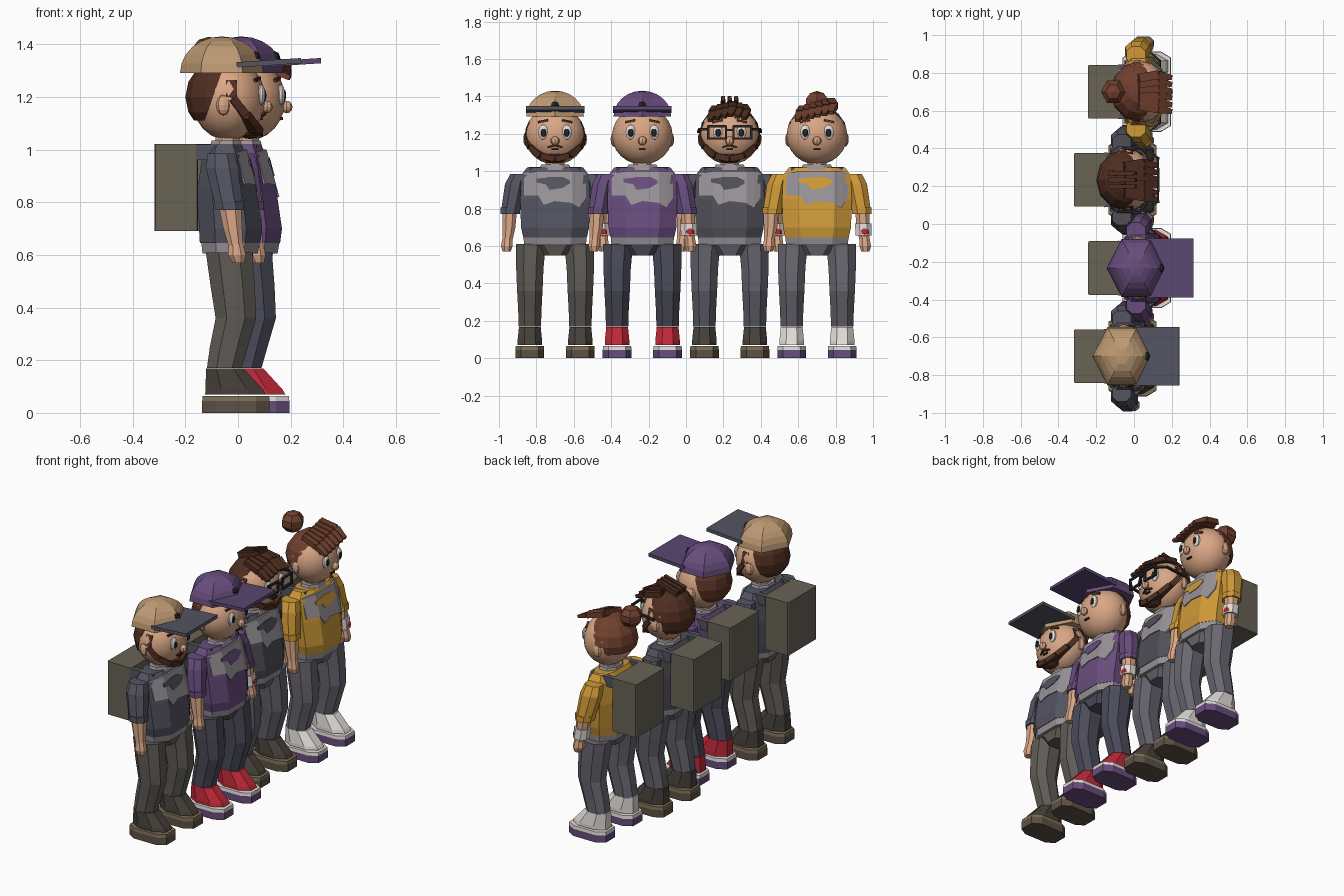
import bpy, bmesh, math
from mathutils import Vector, Matrix

if "Cube" in bpy.data.objects:
    bpy.data.objects.remove(bpy.data.objects["Cube"])

ORIGIN = Vector((0, 0, 0))
PREFIX = ""
MATS = {}


def material(rgb):
    if rgb not in MATS:
        m = bpy.data.materials.new("tone_%d" % len(MATS))
        m.diffuse_color = tuple((c / 255) ** 2.2 for c in rgb) + (1,)
        m.use_nodes = True
        m.node_tree.nodes["Principled BSDF"].inputs["Base Color"].default_value = m.diffuse_color
        MATS[rgb] = m
    return MATS[rgb]


def finish(bm, name, rgb, smooth=False):
    bmesh.ops.recalc_face_normals(bm, faces=bm.faces)
    me = bpy.data.meshes.new(PREFIX + name)
    for f in bm.faces:
        f.smooth = smooth
    bm.to_mesh(me)
    bm.free()
    ob = bpy.data.objects.new(PREFIX + name, me)
    ob.location = ORIGIN
    me.materials.append(material(rgb))
    bpy.context.collection.objects.link(ob)


def loft(name, rings, rgb, c=0.45):
    """Stack of chamfered rectangles: (x, y, z, half_x, half_y)."""
    bm = bmesh.new()
    loops = []
    for x, y, z, a, b in rings:
        pts = [(a, -b * c), (a, b * c), (a * c, b), (-a * c, b),
               (-a, b * c), (-a, -b * c), (-a * c, -b), (a * c, -b)]
        loops.append([bm.verts.new((x + p, y + q, z)) for p, q in pts])
    for lo, hi in zip(loops, loops[1:]):
        for i in range(8):
            j = (i + 1) % 8
            bm.faces.new((lo[i], lo[j], hi[j], hi[i]))
    bm.faces.new(loops[0][::-1])
    bm.faces.new(loops[-1])
    finish(bm, name, rgb)


def ball(name, loc, size, rgb, u=10, v=7, cuts=(), smooth=False):
    """Ellipsoid, optionally trimmed by (point, removed_direction) planes."""
    bm = bmesh.new()
    bmesh.ops.create_uvsphere(bm, u_segments=u, v_segments=v, radius=1)
    bm.transform(Matrix.Translation(loc) @ Matrix.Diagonal((*size, 1)) @ Matrix.Rotation(math.pi / 2, 4, 'Z'))
    for co, no in cuts:
        bmesh.ops.bisect_plane(bm, geom=bm.verts[:] + bm.edges[:] + bm.faces[:],
                               plane_co=co, plane_no=no, clear_outer=True)
        bmesh.ops.holes_fill(bm, edges=[e for e in bm.edges if e.is_boundary])
    finish(bm, name, rgb, smooth)


def bar(name, p, q, w, t, rgb, taper=1.0):
    """Box running from p to q, w wide and t thick."""
    p, q = Vector(p), Vector(q)
    bm = bmesh.new()
    bmesh.ops.create_cube(bm, size=1)
    for vert in bm.verts:
        if vert.co.z > 0:
            vert.co.x *= taper
            vert.co.y *= taper
    rot = (q - p).to_track_quat('Z', 'Y').to_matrix().to_4x4()
    bm.transform(Matrix.Translation((p + q) / 2) @ rot @ Matrix.Diagonal((w, t, (q - p).length, 1)))
    finish(bm, name, rgb)


def chest_patch(name, strips, lift, rgb):
    """Jagged band wrapped on the chest: columns of (y, z_low, z_high)."""
    bm = bmesh.new()
    cols = []
    for y, lo, hi in strips:
        cols.append([bm.verts.new((0.11 - 0.27 * (z - 0.85) + lift - 0.58 * max(0, abs(y) - 0.095), y, z))
                     for z in (lo, hi)])
    faces = [bm.faces.new((a[0], b[0], b[1], a[1])) for a, b in zip(cols, cols[1:])]
    back = bmesh.ops.extrude_face_region(bm, geom=faces)["geom"]
    bmesh.ops.translate(bm, vec=(-0.02, 0, 0), verts=[g for g in back if isinstance(g, bmesh.types.BMVert)])
    finish(bm, name, rgb)


SKIN, WHITE, DARK, GREY = (216, 165, 132), (225, 220, 216), (45, 42, 46), (150, 145, 150)
OLIVE, SLATE, PURPLE, RED = (104, 99, 86), (84, 85, 97), (104, 78, 124), (190, 45, 58)


def figure(shirt, trousers, shoe, sole, sole_low, hair, cap=None, brim=None, beard=False, glasses=False, bun=False):
    # legs and shoes
    for s, side in ((-1, "left"), (1, "right")):
        y = s * 0.135
        loft(side + "_leg", [(-0.012, y, 0.17, 0.066, 0.06), (0.005, y, 0.25, 0.072, 0.062),
                             (0.032, y, 0.36, 0.077, 0.068), (0.02, y, 0.48, 0.084, 0.073),
                             (0.006, y * 0.96, 0.61, 0.088, 0.08)], trousers)
        loft(side + "_shoe", [(0.03, y, 0.07, 0.115, 0.066), (0.025, y, 0.09, 0.108, 0.066),
                              (-0.01, y, 0.168, 0.072, 0.058)], shoe)
        loft(side + "_sole_bottom", [(0.032, y, 0, 0.128, 0.077), (0.032, y, 0.045, 0.128, 0.077)], sole_low, 0.6)
        loft(side + "_sole_top", [(0.032, y, 0.045, 0.128, 0.077), (0.032, y, 0.065, 0.126, 0.075)], sole, 0.6)
        # arms
        loft(side + "_sleeve", [(0.005, s * 0.238, 0.79, 0.052, 0.05), (-0.02, s * 0.213, 0.93, 0.062, 0.055),
                                (-0.025, s * 0.195, 0.985, 0.05, 0.045)], shirt)
        loft(side + "_cuff", [(0.008, s * 0.24, 0.77, 0.054, 0.052), (0.005, s * 0.238, 0.805, 0.056, 0.053)], shirt)
        loft(side + "_forearm", [(0.034, s * 0.256, 0.62, 0.026, 0.026), (0.02, s * 0.247, 0.7, 0.036, 0.035),
                                 (0.01, s * 0.243, 0.78, 0.042, 0.038)], SKIN)
        loft(side + "_hand", [(0.042, s * 0.259, 0.57, 0.022, 0.022), (0.036, s * 0.258, 0.6, 0.034, 0.031),
                              (0.032, s * 0.254, 0.65, 0.026, 0.026)], SKIN)
        # face pairs and backpack straps
        ball(side + "_ear", (-0.015, s * 0.15, 1.17), (0.028, 0.02, 0.04), SKIN, 8, 6)
        ball(side + "_eye", (0.128, s * 0.063, 1.208), (0.016, 0.028, 0.04), WHITE, 10, 8)
        ball(side + "_pupil", (0.14, s * 0.062, 1.206), (0.008, 0.016, 0.022), DARK, 8, 6)
        bar(side + "_brow", (0.122, s * 0.04, 1.272), (0.105, s * 0.09, 1.262), 0.012, 0.012, hair)
        bar(side + "_strap", (-0.12, s * 0.13, 0.99), (0.035, s * 0.12, 0.99), 0.03, 0.06, SLATE)
    loft("wristband", [(0.025, 0.25, 0.655, 0.044, 0.043), (0.018, 0.247, 0.72, 0.046, 0.044)], WHITE)
    ball("wrist_badge", (0.06, 0.255, 0.675), (0.013, 0.025, 0.022), RED, 8, 5)
    loft("hips", [(0.01, 0, 0.55, 0.075, 0.07), (0.01, 0, 0.615, 0.09, 0.15)], trousers)

    # torso
    loft("shirt_hem", [(0.01, 0, 0.605, 0.105, 0.165), (0.012, 0, 0.655, 0.112, 0.17)], GREY, 0.5)
    loft("shirt", [(0.01, 0, 0.645, 0.115, 0.17), (0.012, 0, 0.7, 0.12, 0.182), (-0.002, 0, 0.85, 0.112, 0.187),
                   (-0.01, 0, 0.98, 0.085, 0.18), (-0.01, 0, 1.02, 0.06, 0.15)], shirt, 0.5)
    chest_patch("light_chest_patch", [(-0.165, 0.87, 0.99), (-0.09, 0.87, 1.0), (-0.06, 0.82, 1.0), (0.0, 0.84, 1.0),
                                      (0.09, 0.83, 1.0), (0.13, 0.8, 1.0), (0.165, 0.86, 0.99)], 0.004, GREY)
    chest_patch("chest_stripe", [(-0.1, 0.94, 0.96), (-0.05, 0.93, 0.965), (-0.03, 0.9, 0.97), (0.04, 0.91, 0.97),
                                 (0.08, 0.935, 0.95)], 0.008, shirt)
    loft("collar", [(-0.005, 0, 1.0, 0.065, 0.09), (-0.005, 0, 1.035, 0.055, 0.075)], GREY)
    loft("neck", [(0, 0, 1.0, 0.045, 0.05), (0, 0, 1.08, 0.045, 0.05)], SKIN)
    loft("backpack", [(-0.195, 0, 0.69, 0.083, 0.142), (-0.195, 0, 1.022, 0.083, 0.142)], OLIVE, 0.95)

    # head
    ball("head", (0.005, 0, 1.19), (0.14, 0.162, 0.155), SKIN, 16, 12, smooth=True)
    ball("nose", (0.15, 0, 1.162), (0.022, 0.024, 0.024), SKIN, 8, 6)
    bar("mouth", (0.13, -0.018, 1.118), (0.13, 0.018, 1.118), 0.01, 0.01, DARK)
    if cap:
        front = ((-0.055, 0, 1.2), (1, 0, -0.35))
    else:
        front = ((0.0, 0, 1.22), (1, 0, -0.45))
    low = 1.15 if bun else 1.11
    ball("back_hair", (-0.005, 0, 1.2), (0.155, 0.162, 0.152), hair, 12, 8,
         (front, ((0, 0, low), (0, 0, -1))))
    if cap:
        ball("cap_dome", (-0.022, 0, 1.292), (0.158, 0.178, 0.138), cap, 6, 12, [((0, 0, 1.292), (0, 0, -1))])
        bar("cap_brim", (0.035, 0, 1.322), (0.28, 0, 1.338), 0.312, 0.02, brim)
        ball("cap_button", (0.105, 0, 1.352), (0.02, 0.026, 0.022), DARK, 6, 4)
    else:
        # swept fringe strands
        for i in range(6):
            y = -0.09 + 0.036 * i
            h = 0.008 * i if bun else 0.025 * (1 - abs(i - 3) / 3)
            mid = (0.09, y, 1.308 + h)
            bar("fringe_top", (-0.01, y * 0.8, 1.335 + h), mid, 0.046, 0.032, hair)
            bar("fringe_tip", mid, (0.163, y - 0.015, 1.272 + h), 0.044, 0.03, hair, 0.6)
    if bun:
        ball("hair_bun", (-0.145, 0, 1.365), (0.068, 0.072, 0.064), hair, 6, 5)
    elif not cap:
        for y in (-0.035, 0, 0.035):
            bar("top_strand", (-0.09, y, 1.345), (0.05, y, 1.39), 0.028, 0.035, hair, 0.7)
    if beard:
        # beard band round the jaw, and moustache
        pts = [(0.015 + 0.1 * max(0, -math.cos(a)), 0.146 * math.sin(a), 1.195 + 0.13 * math.cos(a))
               for a in [math.radians(60 + 30 * i) for i in range(9)]]
        for p, q in zip(pts, pts[1:]):
            bar("beard", p, q, 0.042, 0.032, hair)
        ball("chin_beard", (0.085, 0, 1.07), (0.045, 0.06, 0.03), hair, 8, 6)
        for s in (-1, 1):
            bar("moustache", (0.142, 0, 1.14), (0.132, s * 0.04, 1.127), 0.013, 0.014, hair, 0.6)
    if glasses:
        for s in (-1, 1):
            a, b = s * 0.02, s * 0.115
            for z in (1.175, 1.24):
                bar("glasses_rim", (0.17, a, z), (0.165, b, z), 0.012, 0.012, DARK)
            for y in (a, b):
                bar("glasses_rim", (0.168, y, 1.17), (0.168, y, 1.245), 0.012, 0.012, DARK)
            bar("glasses_hinge", (0.165, b, 1.225), (0.12, s * 0.16, 1.225), 0.012, 0.014, DARK)
            bar("glasses_arm", (0.12, s * 0.16, 1.225), (-0.02, s * 0.168, 1.21), 0.012, 0.014, DARK)
        bar("glasses_bridge", (0.17, -0.02, 1.22), (0.17, 0.02, 1.22), 0.012, 0.012, DARK)


BROWN, RUST = (80, 50, 38), (112, 66, 50)
CHARCOAL, STONE = (72, 66, 60), (98, 96, 106)
PEOPLE = [
    dict(shirt=SLATE, trousers=(96, 92, 87), shoe=CHARCOAL, sole=(122, 110, 88), sole_low=(92, 82, 70),
         hair=BROWN, cap=(188, 152, 114), brim=SLATE, beard=True),
    dict(shirt=PURPLE, trousers=(76, 77, 90), shoe=RED, sole=WHITE, sole_low=PURPLE,
         hair=(92, 56, 42), cap=PURPLE, brim=(90, 72, 112)),
    dict(shirt=(82, 80, 88), trousers=STONE, shoe=CHARCOAL, sole=(122, 110, 88), sole_low=(92, 82, 70),
         hair=BROWN, beard=True, glasses=True),
    dict(shirt=(205, 152, 58), trousers=(106, 103, 112), shoe=WHITE, sole=WHITE, sole_low=PURPLE,
         hair=RUST, bun=True),
]
# staggered row of four figures facing +x
for i, look in enumerate(PEOPLE):
    ORIGIN = Vector((-0.04 if i % 2 == 0 else 0.035, -0.7 + 0.4667 * i, 0))
    PREFIX = "figure%d_" % (i + 1)
    figure(**look)
